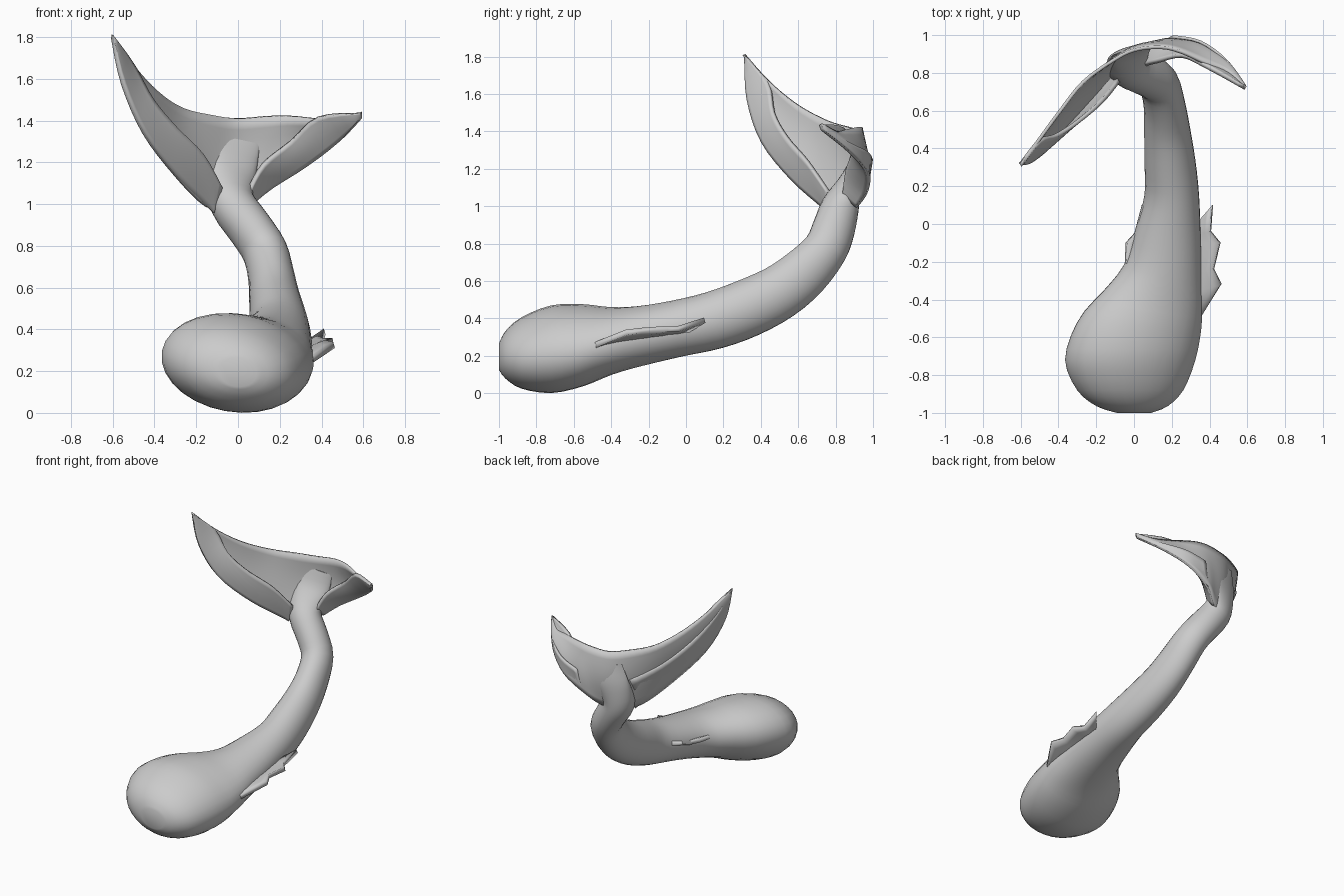
import bpy, math
from mathutils import Vector

if "Cube" in bpy.data.objects:
    bpy.data.objects.remove(bpy.data.objects["Cube"])

def smooth_path(pts, steps):
    """Catmull-Rom resampling of equal-length tuples."""
    out, n = [], len(pts)
    for i in range(n - 1):
        a, b, c, d = (pts[max(0, min(n - 1, i + k))] for k in (-1, 0, 1, 2))
        for s in range(steps):
            t = s / steps
            out.append(tuple(0.5 * (2 * q + (r - p) * t + (2 * p - 5 * q + 4 * r - w) * t * t
                                    + (3 * q - p - 3 * r + w) * t ** 3)
                             for p, q, r, w in zip(a, b, c, d)))
    return out + [tuple(pts[-1])]

def make(name, verts, faces, angle=70):
    me = bpy.data.meshes.new(name)
    me.from_pydata([tuple(v) for v in verts], [], faces)
    ob = bpy.data.objects.new(name, me)
    bpy.context.collection.objects.link(ob)
    bpy.ops.object.select_all(action='DESELECT')
    ob.select_set(True)
    bpy.context.view_layer.objects.active = ob
    bpy.ops.object.shade_smooth_by_angle(angle=math.radians(angle))
    return ob

def ribbon(name, low, high, steps, thick, bulge=0.0, rows=8):
    """Thin sheet spanning two edge curves, bowed along y."""
    lo, hi = smooth_path(low, steps), smooth_path(high, steps)
    n = len(lo)
    verts = []
    for j in range(rows + 1):
        v = j / rows
        for i, (a, b) in enumerate(zip(lo, hi)):
            p = Vector(a).lerp(Vector(b), v)
            p.y += bulge * math.sin(math.pi * v) * math.sin(math.pi * i / (n - 1)) ** 0.7
            verts.append(p)
    faces = [(j * n + i, j * n + i + 1, (j + 1) * n + i + 1, (j + 1) * n + i)
             for j in range(rows) for i in range(n - 1)]
    ob = make(name, verts, faces)
    m = ob.modifiers.new("thickness", 'SOLIDIFY')
    m.thickness, m.offset = thick, 0
    return ob

# body: x, y, z, half width, half height, roll in degrees
body = [(0, -1.0, .195, .09, .07, -8), (-.01, -.965, .205, .19, .125, -9),
        (-.02, -.88, .215, .285, .187, -10), (-.02, -.72, .235, .35, .23, -10),
        (.025, -.55, .257, .335, .214, -11), (.1, -.4, .28, .27, .177, -10),
        (.15, -.25, .305, .21, .16, -6), (.18, -.05, .345, .175, .152, -4),
        (.2, .15, .39, .145, .155, -3), (.19, .33, .455, .135, .155, -3),
        (.175, .5, .54, .122, .147, -5), (.16, .635, .645, .11, .137, -8),
        (.13, .745, .77, .107, .12, -12), (.06, .79, .88, .107, .115, -16),
        (-.025, .825, 1.0, .11, .1, -20), (-.035, .87, 1.1, .115, .065, -20),
        (-.02, .91, 1.2, .12, .03, -20), (0, .925, 1.31, .11, .004, -15)]
path = smooth_path(body, 3)
SIDES = 28
verts, faces = [], []
for i, (x, y, z, a, b, roll) in enumerate(path):
    lo, hi = path[max(0, i - 1)], path[min(len(path) - 1, i + 1)]
    t = (Vector(hi[:3]) - Vector(lo[:3])).normalized()
    # the broad front end keeps upright sections, easing into the bend
    t = Vector((0, 1, 0)).lerp(t, min(1, max(0, (y + .7) / .7))).normalized()
    u = Vector((1, 0, 0))
    u = (u - t * u.dot(t)).normalized()
    v = u.cross(t)
    r = math.radians(roll)
    u, v = u * math.cos(r) + v * math.sin(r), v * math.cos(r) - u * math.sin(r)
    for k in range(SIDES):
        th = 2 * math.pi * k / SIDES
        verts.append(Vector((x, y, z)) + u * a * math.cos(th) + v * b * math.sin(th))
for i in range(len(path) - 1):
    for k in range(SIDES):
        k2 = (k + 1) % SIDES
        faces.append((i * SIDES + k, (i + 1) * SIDES + k, (i + 1) * SIDES + k2, i * SIDES + k2))
faces.append(tuple(range(SIDES)))
faces.append(tuple(reversed(range((len(path) - 1) * SIDES, len(path) * SIDES))))
# faces wind inward in this order, so flip them
make("tail_body", verts, [f[::-1] for f in faces])

# fluke membrane: leading and trailing edges from left tip to right tip
lead = [(-.6, .32, 1.79), (-.55, .33, 1.57), (-.45, .41, 1.34), (-.3, .57, 1.14),
        (-.15, .74, .99), (-.04, .85, .98), (.06, .91, 1.0), (.16, .965, 1.08),
        (.32, .97, 1.18), (.47, .88, 1.29), (.585, .73, 1.41)]
trail = [(-.6, .31, 1.81), (-.5, .45, 1.66), (-.39, .6, 1.54), (-.27, .75, 1.46),
         (-.12, .86, 1.425), (0, .92, 1.41), (.14, .935, 1.42), (.25, .91, 1.42),
         (.38, .85, 1.405), (.5, .8, 1.395), (.59, .72, 1.44)]
ribbon("fluke_membrane", lead, trail, 4, .018, bulge=.04)

# folded lips in front of each fluke's leading edge
left_ridge = [(-.6, .315, 1.8), (-.5, .44, 1.66), (-.41, .47, 1.5), (-.3, .54, 1.37),
              (-.17, .65, 1.24), (-.08, .76, 1.08)]
ribbon("left_fluke_lip", lead[:5] + [(-.12, .77, .96)], left_ridge, 4, .022, bulge=-.01)
right_ridge = [(.05, .84, 1.06), (.12, .86, 1.19), (.25, .89, 1.3), (.38, .835, 1.415),
               (.59, .72, 1.435)]
ribbon("right_fluke_lip", lead[6:], right_ridge, 4, .022, bulge=-.01)

# matching low folds on the back of each fluke
def back_fold(name, span):
    outer = []
    for i in span:
        p = Vector(lead[i]).lerp(Vector(trail[i]), .5)
        p.y += .055 * min(1, min(i, 10 - i) / 2)
        outer.append(tuple(p))
    ribbon(name, [lead[i] for i in span], outer, 4, .015, rows=5)

back_fold("left_back_fold", range(0, 5))
back_fold("right_back_fold", range(7, 11))

# ragged side fins
ribbon("right_side_fin",
       [(.3, -.54, .24), (.32, -.36, .28), (.31, -.24, .29), (.31, -.1, .32), (.32, -.05, .325), (.33, .0, .33)],
       [(.35, -.5, .25), (.46, -.32, .325), (.42, -.24, .335), (.455, -.1, .345), (.405, -.04, .345), (.415, .1, .39)],
       1, .03, rows=3)
ribbon("left_side_fin",
       [(-.05, -.42, .29), (0, -.32, .31), (.03, -.2, .33), (.06, -.1, .34), (.07, -.05, .35), (.08, .0, .36)],
       [(-.16, -.4, .29), (-.11, -.33, .34), (-.045, -.24, .35), (-.04, -.1, .37), (.005, -.05, .36), (.045, .1, .4)],
       1, .03, rows=3)
